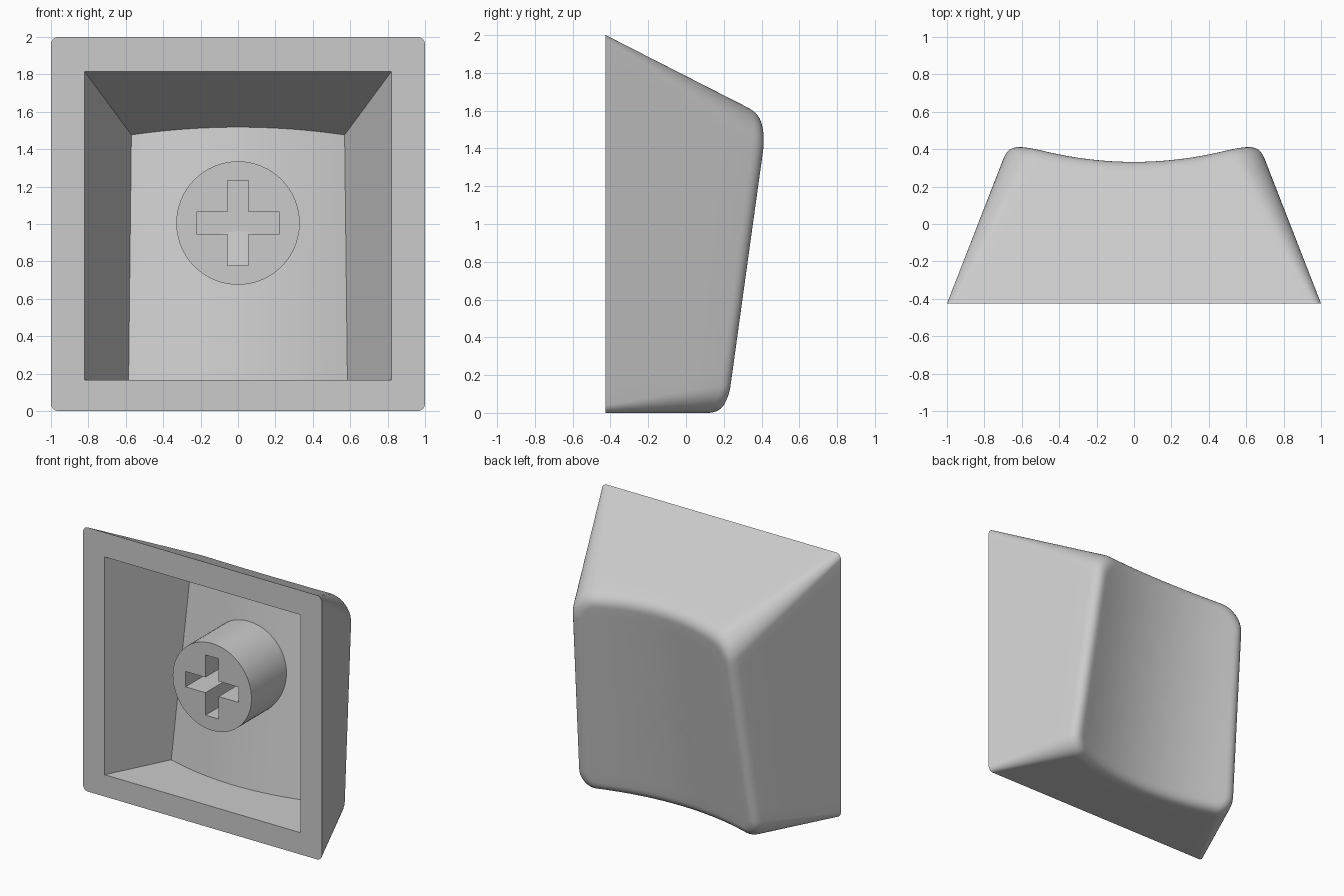
import bpy, bmesh, math
from mathutils import Vector

cube = bpy.data.objects.get("Cube")
if cube:
    bpy.data.objects.remove(cube, do_unlink=True)

FRONT = -0.425                       # plane of the open rim
SIDE_TAPER, TOP_TAPER = 0.39, 0.51   # wall slopes

grey = bpy.data.materials.new("plain grey")
grey.use_nodes = True
colour = (0.6, 0.6, 0.6, 1)
grey.diffuse_color = colour
grey.node_tree.nodes["Principled BSDF"].inputs["Base Color"].default_value = colour


def make(name, bm):
    bmesh.ops.recalc_face_normals(bm, faces=bm.faces)
    mesh = bpy.data.meshes.new(name)
    bm.to_mesh(mesh)
    bm.free()
    mesh.materials.append(grey)
    obj = bpy.data.objects.new(name, mesh)
    bpy.context.collection.objects.link(obj)
    return obj


def activate(obj):
    bpy.ops.object.select_all(action='DESELECT')
    obj.select_set(True)
    bpy.context.view_layer.objects.active = obj


def cut(obj, cutter):
    mod = obj.modifiers.new("cut", 'BOOLEAN')
    mod.operation, mod.solver, mod.object = 'DIFFERENCE', 'EXACT', cutter
    activate(obj)
    bpy.ops.object.modifier_apply(modifier=mod.name)
    bpy.data.objects.remove(cutter, do_unlink=True)


def dish(x, z):
    """Depth of the sloping, scooped touch surface."""
    return 0.088 + 0.158 * z + 0.27 * x * x


# Rounded rectangle sampled as (corner sign x, corner sign z, angle) stops
ARC, EDGE = 10, 20
stops = []
for c, (sx, sz) in enumerate([(1, 1), (-1, 1), (-1, -1), (1, -1)]):
    for i in range(ARC + 1):
        stops.append((c, (c + i / ARC) * math.pi / 2, 0))
    for i in range(1, EDGE):
        stops.append((c, (c + 1) * math.pi / 2, i / EDGE))
SIGNS = [(1, 1), (-1, 1), (-1, -1), (1, -1)]


def wall(stop, y, inset=0.0):
    """Point on the tapering outer wall at depth y."""
    c, angle, t = stop
    d = y - FRONT
    half, top = 1 - SIDE_TAPER * d - inset, 2 - TOP_TAPER * d - inset
    r = max(0.04 + 0.17 * d - inset, 0.03)

    def on_corner(k):
        sx, sz = SIGNS[k % 4]
        cz = top - r if sz > 0 else inset + r
        return Vector((sx * (half - r) + r * math.cos(angle), y,
                       cz + r * math.sin(angle)))
    return on_corner(c).lerp(on_corner(c + 1), t) if t else on_corner(c)


def meet_dish(stop):
    y = 0.3
    for _ in range(25):
        p = wall(stop, y)
        y = dish(p.x, p.z)
    return y


# Outer shell: tapered wall, rolled edge, scooped face
FILLET = 0.075
edge_y = [meet_dish(s) for s in stops]
rings = []
for f in (0, 0.25, 0.5, 0.75):
    rings.append([wall(s, FRONT + f * (y - FILLET - FRONT)) for s, y in zip(stops, edge_y)])
inner = []
for s, y in zip(stops, edge_y):
    p = wall(s, y, FILLET)
    p.y = dish(p.x, p.z)
    inner.append(p)
for i in range(9):
    t = i / 8
    rings.append([wall(s, y - FILLET) * (1 - t) ** 2 + wall(s, y) * 2 * t * (1 - t) + q * t * t
                  for s, y, q in zip(stops, edge_y, inner)])
centre = Vector((0, 0, 0.8))
for k in (0.9, 0.75, 0.6, 0.45, 0.3, 0.15):
    ring = []
    for q in inner:
        p = centre.lerp(q, k)
        p.y = dish(p.x, p.z)
        ring.append(p)
    rings.append(ring)

bm = bmesh.new()
loops = [[bm.verts.new(p) for p in ring] for ring in rings]
n = len(stops)
for a, b in zip(loops, loops[1:]):
    for i in range(n):
        j = (i + 1) % n
        bm.faces.new((a[i], a[j], b[j], b[i]))
bm.faces.new(loops[0])
hub = bm.verts.new((0, dish(0, centre.z), centre.z))
for i in range(n):
    bm.faces.new((loops[-1][i], loops[-1][(i + 1) % n], hub))
shell = make("cap_shell", bm)

# Hollow: tapering pocket whose ceiling follows the scoop
STEPS, ROOF, LOW = 24, 0.17, 0.165
bm = bmesh.new()
mouth = [bm.verts.new((x, y, z)) for y in (FRONT - 0.0005,)
         for x, z in ((-0.82, LOW), (0.82, LOW), (0.82, 1.815), (-0.82, 1.815))]
low, high = [], []
for i in range(STEPS + 1):
    u = 2 * i / STEPS - 1
    x = 0.585 * u
    low.append(bm.verts.new((x, dish(x, LOW) - ROOF, LOW)))
    x, z = 0.57 * u, 1.5
    for _ in range(20):
        y = dish(x, z) - ROOF
        z = 1.815 - TOP_TAPER * (y - FRONT)
    high.append(bm.verts.new((x, y, z)))
for i in range(STEPS):
    bm.faces.new((low[i], low[i + 1], high[i + 1], high[i]))
bm.faces.new(mouth)
bm.faces.new((mouth[0], mouth[3], high[0], low[0]))
bm.faces.new((mouth[1], mouth[2], high[-1], low[-1]))
bm.faces.new([mouth[0], mouth[1]] + low[::-1])
bm.faces.new([mouth[3], mouth[2]] + high[::-1])
cut(shell, make("pocket_cutter", bm))


def prism(name, outline, y0, y1):
    bm = bmesh.new()
    face = bm.faces.new([bm.verts.new((x, y0, z)) for x, z in outline])
    out = bmesh.ops.extrude_face_region(bm, geom=[face], use_keep_orig=True)
    for v in out["geom"]:
        if isinstance(v, bmesh.types.BMVert):
            v.co.y = y1
    return make(name, bm)


# Round stem with a cross-shaped socket
MID = 1.005
circle = [(0.33 * math.cos(a), MID + 0.33 * math.sin(a))
          for a in (2 * math.pi * i / 64 for i in range(64))]
stem = prism("stem", circle, -0.31, 0.13)
w, h, arm, rise = 0.055, 0.058, 0.222, 0.228
quarter = [(arm, h), (w, h), (w, rise)]
cross = []
for sx, sz in SIGNS:
    pts = quarter if sx * sz > 0 else quarter[::-1]
    cross += [(sx * x, MID + sz * z) for x, z in pts]
cut(stem, prism("socket_cutter", cross, -0.4, 0.07))

for obj in (shell, stem):
    activate(obj)
    bpy.ops.object.shade_smooth_by_angle(angle=math.radians(30))
